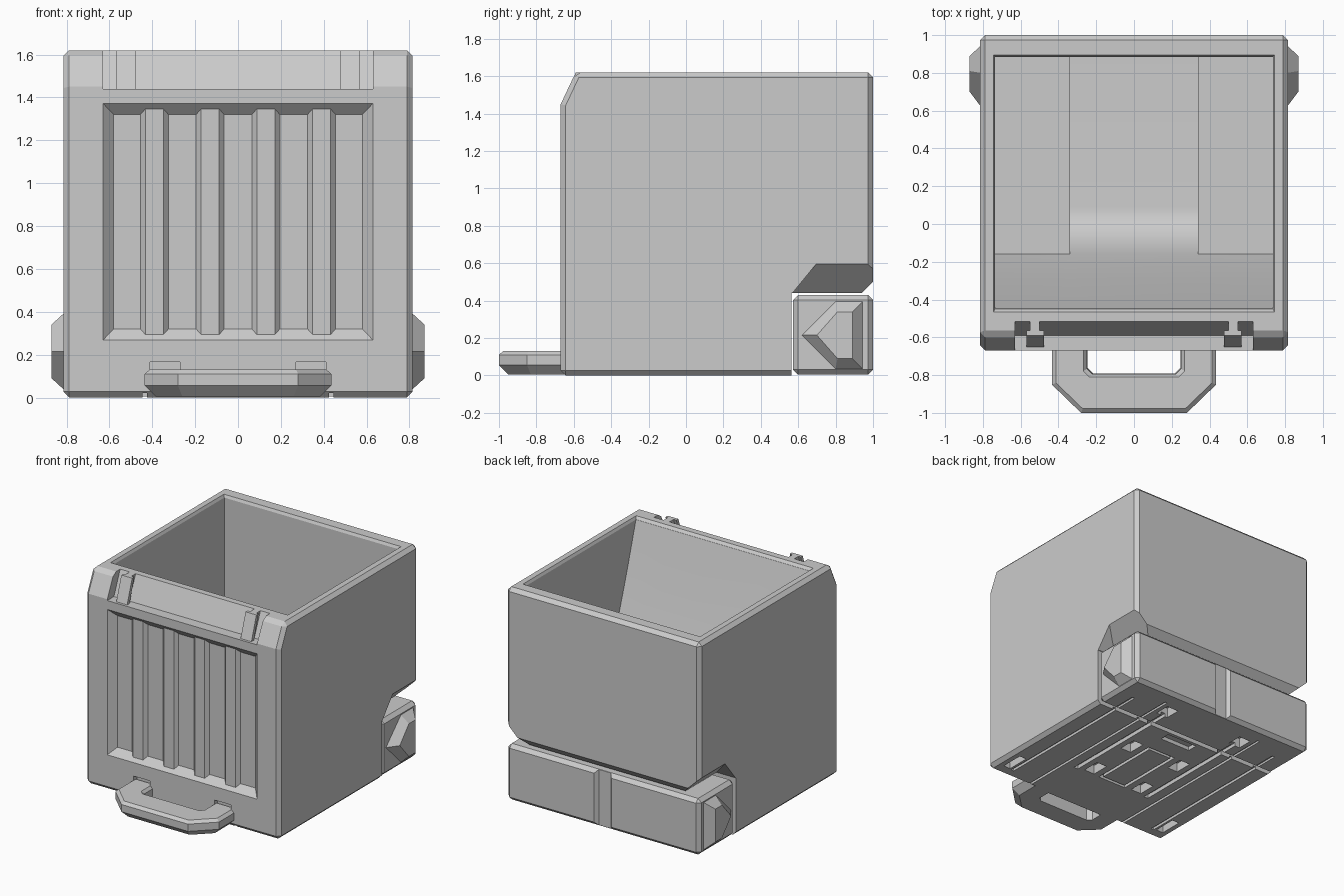
import bpy, bmesh, math
from mathutils import Vector

if "Cube" in bpy.data.objects:
    bpy.data.objects.remove(bpy.data.objects["Cube"])

grey = bpy.data.materials.new("light grey")
grey.use_nodes = True
COLOUR = (0.6, 0.6, 0.6, 1)
grey.diffuse_color = COLOUR
grey.node_tree.nodes["Principled BSDF"].inputs["Base Color"].default_value = COLOUR


def add_object(name, bm):
    bmesh.ops.recalc_face_normals(bm, faces=bm.faces)
    mesh = bpy.data.meshes.new(name)
    bm.to_mesh(mesh)
    bm.free()
    mesh.materials.append(grey)
    obj = bpy.data.objects.new(name, mesh)
    bpy.context.collection.objects.link(obj)
    return obj


def loft(name, axis, rings):
    """Closed solid through rings [(position on axis, [2D points])]."""
    bm = bmesh.new()
    loops = []
    for pos, pts in rings:
        loop = []
        for p in pts:
            co = list(p)
            co.insert("xyz".index(axis), pos)
            loop.append(bm.verts.new(co))
        loops.append(loop)
    n = len(loops[0])
    for a, b in zip(loops, loops[1:]):
        for i in range(n):
            j = (i + 1) % n
            bm.faces.new((a[i], a[j], b[j], b[i]))
    bm.faces.new(loops[0])
    bm.faces.new(loops[-1])
    return add_object(name, bm)


def prism(name, axis, lo, hi, pts):
    return loft(name, axis, [(lo, pts), (hi, pts)])


def rect(a0, a1, b0, b1):
    return [(a0, b0), (a1, b0), (a1, b1), (a0, b1)]


def box(name, x0, x1, y0, y1, z0, z1):
    return prism(name, "z", z0, z1, rect(x0, x1, y0, y1))


def hull(name, points):
    bm = bmesh.new()
    verts = [bm.verts.new(p) for p in points]
    bmesh.ops.convex_hull(bm, input=verts)
    return add_object(name, bm)


def bake(obj):
    graph = bpy.context.evaluated_depsgraph_get()
    mesh = bpy.data.meshes.new_from_object(obj.evaluated_get(graph))
    obj.modifiers.clear()
    obj.data = mesh


def bevel(obj, width):
    mod = obj.modifiers.new("edge chamfer", "BEVEL")
    mod.width, mod.segments = width, 1
    mod.limit_method, mod.angle_limit = "ANGLE", math.radians(40)
    bake(obj)


def cut(obj, cutters):
    for cutter in cutters:
        mod = obj.modifiers.new("cut", "BOOLEAN")
        mod.operation, mod.solver, mod.object = "DIFFERENCE", "EXACT", cutter
        bake(obj)
    for cutter in cutters:
        bpy.data.objects.remove(cutter)


def curve(a, b, c, n):
    a, b, c = Vector(a), Vector(b), Vector(c)
    return [tuple(a * (1 - t) ** 2 + b * 2 * t * (1 - t) + c * t * t)
            for t in (i / n for i in range(n + 1))]


# Outer bin shell with the sloped front top edge
body = prism("bin_body", "x", -0.815, 0.815,
             [(-0.67, 0), (1, 0), (1, 1.62), (-0.59, 1.62), (-0.67, 1.45)])
bevel(body, 0.027)

# Hopper: high side floors, deeper centre channel, curved front wall
upper = curve((-0.46, 1.64), (-0.28, 1.03), (-0.16, 0.74), 6)
lower = curve((-0.16, 0.74), (-0.06, 0.5), (0.09, 0.5), 10)
cut(body, [
    prism("hopper_cut", "x", -0.735, 0.735, upper + [(0.885, 0.74), (0.885, 1.64)]),
    prism("channel_cut", "x", -0.34, 0.34, upper + lower[1:] + [(0.885, 0.5), (0.885, 1.64)]),
    loft("lip_cut", "z", [(1.60, rect(-0.735, 0.735, -0.45, 0.885)),
                          (1.63, rect(-0.75, 0.75, -0.475, 0.9))]),
])

# Front panel recess, hinge recess and small pockets above the handle
cut(body, [
    loft("panel_cut", "y", [(-0.72, rect(-0.68, 0.68, 0.215, 1.425)),
                            (-0.62, rect(-0.58, 0.58, 0.32, 1.32))]),
    prism("hinge_cut", "x", -0.63, 0.63,
          [(-0.8, 1.44), (-0.59, 1.44), (-0.507, 1.64), (-0.8, 1.64)]),
    box("pocket_cut", 0.27, 0.41, -0.8, -0.63, 0.1, 0.165),
    box("pocket_cut", -0.41, -0.27, -0.8, -0.63, 0.1, 0.165),
])

# Rear bay for the drawer, with sloped relief at the sides and back
bay = [box("bay_cut", -1, 1, 0.565, 1.2, -0.1, 0.44),
       prism("back_relief", "x", -1, 1,
             [(0.94, 0.42), (1.2, 0.42), (1.2, 0.7), (0.94, 0.44)])]
for s in (-1, 1):
    bay.append(hull("side_relief", [
        (s * 0.65, 0.565, 0.435), (s * 0.65, 1.1, 0.435),
        (s * 0.9, 0.565, 0.435), (s * 0.9, 1.1, 0.435),
        (s * 0.82, 0.7, 0.6), (s * 0.9, 0.7, 0.6),
        (s * 0.82, 1.1, 0.6), (s * 0.9, 1.1, 0.6)]))
cut(body, bay)

# Rear drawer with a shallow centre groove
drawer = box("rear_drawer", -0.81, 0.81, 0.572, 1, 0.004, 0.43)
bevel(drawer, 0.027)
cut(drawer, [prism("groove_cut", "z", -0.1, 0.6,
                   [(-0.09, 1.02), (0.09, 1.02), (0.05, 0.975), (-0.05, 0.975)])])


# Underside slots: tray seams, rails, pockets and centre frame
def underside_cuts():
    cuts = [box("panel_slot", -0.13, 0.13, 0.46, 0.54, -0.1, 0.03)]
    for s in (-1, 1):
        for x, y, w, d, depth in [
            (0.435, 0.1, 0.01, 0.78, 0.02),
            (0.66, 0.1, 0.012, 0.68, 0.02),
            (0.33, 0.24, 0.018, 0.5, 0.03),
            (0.34, 0.78, 0.05, 0.06, 0.08),
            (0.22, 0.24, 0.045, 0.07, 0.07),
            (0.22, -0.17, 0.045, 0.07, 0.07),
            (0.72, -0.48, 0.03, 0.09, 0.06),
            (0.11, 0.03, 0.012, 0.28, 0.03),
        ]:
            cuts.append(box("slot", s * x - w, s * x + w, y - d, y + d, -0.1, depth))
        y = 0.03 + s * 0.268
        cuts.append(box("frame_slot", -0.1, 0.1, y - 0.012, y + 0.012, -0.1, 0.03))
    return cuts


cut(body, underside_cuts())
cut(drawer, underside_cuts())

# Ribs on the front panel
for i, x in enumerate((-0.39, -0.13, 0.13, 0.39)):
    loft(f"front_rib_{i + 1}", "y", [
        (-0.61, rect(x - 0.075, x + 0.075, 0.28, 1.36)),
        (-0.645, rect(x - 0.042, x + 0.042, 0.285, 1.355))])

for s, side in ((1, "left"), (-1, "right")):
    # T-shaped hinge ribs on the sloped top edge
    prism(f"hinge_neck_{side}", "x", s * 0.5, s * 0.55,
          [(-0.51, 1.62), (-0.575, 1.62), (-0.635, 1.44), (-0.585, 1.44)])
    prism(f"hinge_head_{side}", "x", s * 0.477, s * 0.568,
          [(-0.565, 1.62), (-0.59, 1.62), (-0.65, 1.44), (-0.62, 1.44)])
    # Pointed grips on the drawer sides
    outer = [(0.62, 0.215), (0.8, 0.395), (0.945, 0.395), (0.945, 0.035), (0.8, 0.035)]
    inner = [(0.7, 0.215), (0.81, 0.34), (0.89, 0.34), (0.89, 0.09), (0.81, 0.09)]
    loft(f"drawer_grip_{side}", "x", [(s * 0.79, outer), (s * 0.81, outer), (s * 0.87, inner)])


# Tray pull handle at the front
def outline(inset):
    w, f, c = 0.435 - inset, -1 + inset, 0.28 - inset * 0.4
    side = -0.85 + inset * 0.4
    return [(-w, -0.64), (-w, side), (-c, f), (c, f), (w, side), (w, -0.64)]


handle = loft("tray_handle", "z", [(0.005, outline(0.05)), (0.055, outline(0)),
                                   (0.11, outline(0)), (0.13, outline(0.022))])


def opening(w, f):
    return [(-w, -0.669), (-w, f + 0.03), (-w + 0.03, f), (w - 0.03, f),
            (w, f + 0.03), (w, -0.669)]


cut(handle, [loft("opening_cut", "z", [(-0.05, opening(0.245, -0.79)),
                                       (0.11, opening(0.25, -0.795)),
                                       (0.15, opening(0.285, -0.825))])])

# Smooth only the curved hopper wall
bpy.ops.object.select_all(action="DESELECT")
body.select_set(True)
bpy.context.view_layer.objects.active = body
bpy.ops.object.shade_smooth_by_angle(angle=math.radians(14))
